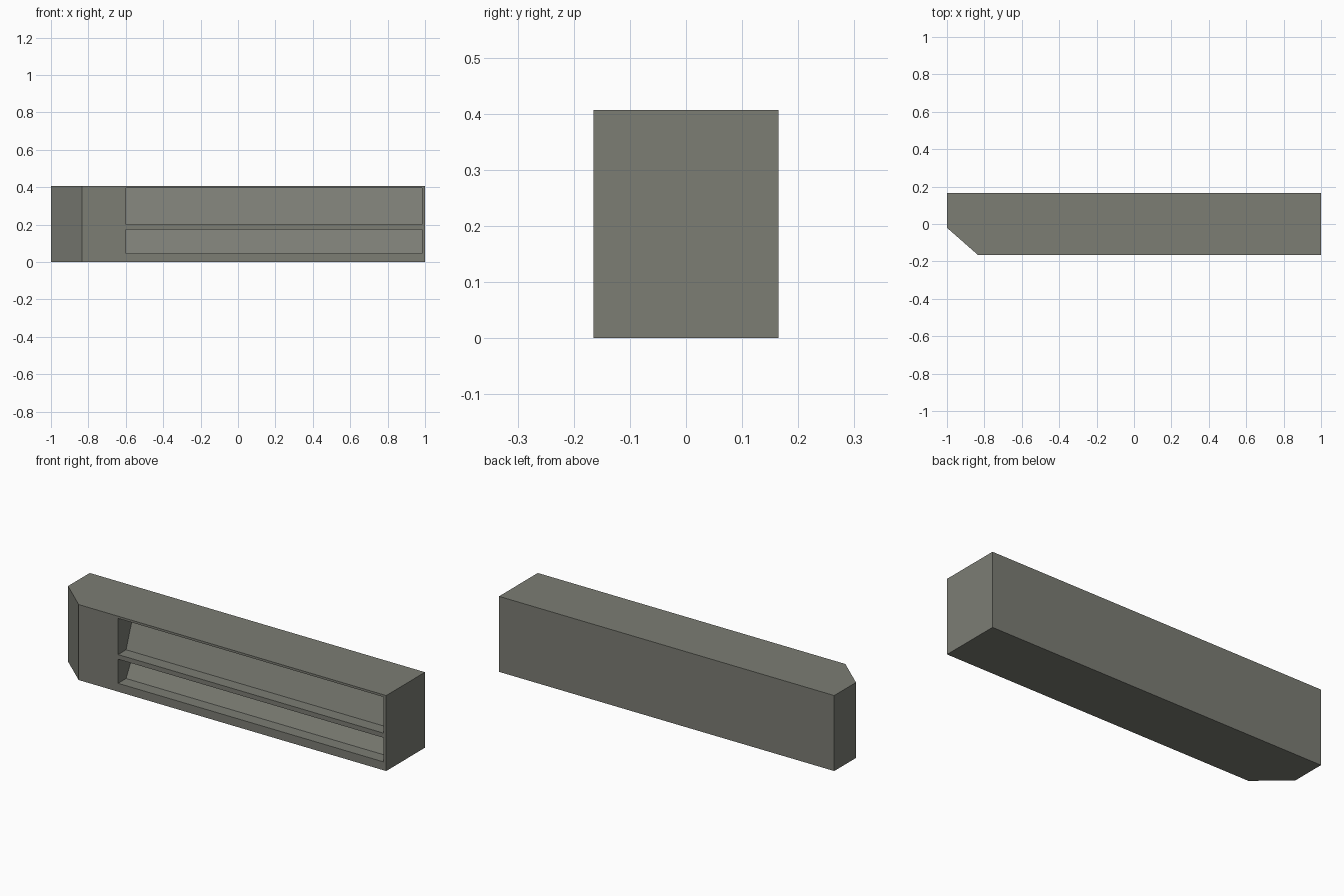
import bpy, bmesh

if "Cube" in bpy.data.objects:
    bpy.data.objects.remove(bpy.data.objects["Cube"])

# Single flat colour
grey = bpy.data.materials.new("warm grey")
grey.diffuse_color = (0.20, 0.205, 0.175, 1)
grey.use_nodes = True
grey.node_tree.nodes["Principled BSDF"].inputs["Base Color"].default_value = grey.diffuse_color


def extrude(name, points, offset):
    """Close a planar outline and extrude it into a solid."""
    bm = bmesh.new()
    face = bm.faces.new([bm.verts.new(p) for p in points])
    ext = bmesh.ops.extrude_face_region(bm, geom=[face])
    verts = [g for g in ext["geom"] if isinstance(g, bmesh.types.BMVert)]
    bmesh.ops.translate(bm, verts=verts, vec=offset)
    bmesh.ops.recalc_face_normals(bm, faces=bm.faces)
    mesh = bpy.data.meshes.new(name)
    bm.to_mesh(mesh)
    bm.free()
    mesh.materials.append(grey)
    obj = bpy.data.objects.new(name, mesh)
    bpy.context.collection.objects.link(obj)
    return obj


# Long block with one chamfered front corner
FRONT, BACK, HEIGHT = -0.165, 0.165, 0.407
plan = [(-0.835, FRONT), (1, FRONT), (1, BACK), (-1, BACK), (-1, -0.02)]
body = extrude("counter_body", [(x, y, 0) for x, y in plan], (0, 0, HEIGHT))

# Two front shelves: flat floor, back panel leaning away towards the top
for name, low, high in (("lower", 0.045, 0.175), ("upper", 0.2, 0.395)):
    section = [(FRONT - 0.05, low), (FRONT + 0.068, low),
               (FRONT + 0.14, high), (FRONT - 0.05, high)]
    cutter = extrude(name + "_shelf_cutter", [(-0.6, y, z) for y, z in section],
                     (1.585, 0, 0))
    cutter.hide_render = True
    cutter.hide_set(True)
    cut = body.modifiers.new(name + "_shelf", 'BOOLEAN')
    cut.operation = 'DIFFERENCE'
    cut.solver = 'EXACT'
    cut.object = cutter
